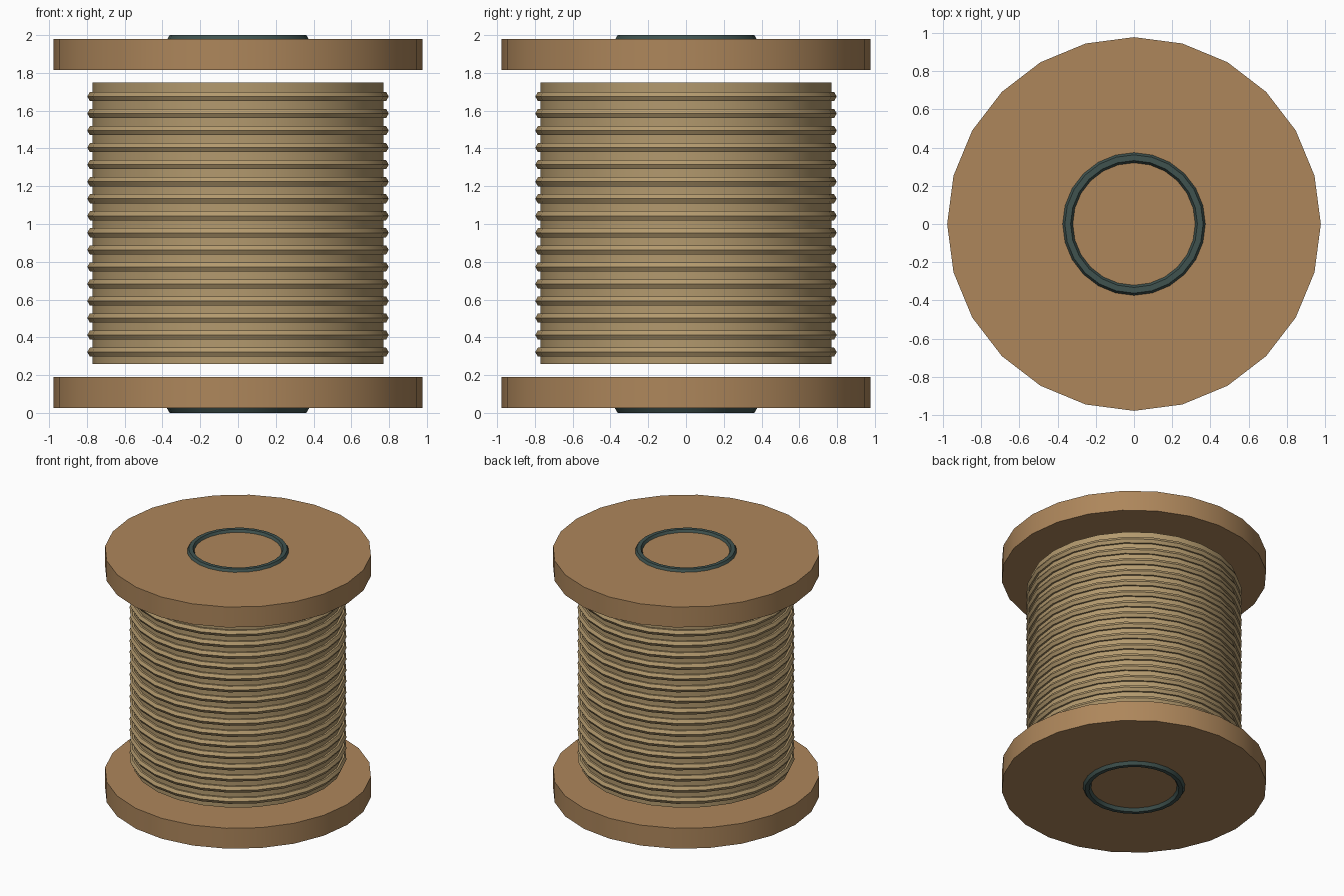
import bpy, math

if "Cube" in bpy.data.objects:
    bpy.data.objects.remove(bpy.data.objects["Cube"])

SIDES = 24


def material(name, rgb):
    m = bpy.data.materials.new(name)
    m.diffuse_color = (*rgb, 1)
    m.use_nodes = True
    m.node_tree.nodes["Principled BSDF"].inputs["Base Color"].default_value = m.diffuse_color
    return m


wood = material("wood", (0.42, 0.24, 0.105))
cord = material("cord", (0.45, 0.32, 0.155))
metal = material("dark_metal", (0.05, 0.085, 0.078))


def finish(name, mat):
    ob = bpy.context.object
    ob.name = name
    ob.data.materials.append(mat)
    bpy.ops.object.shade_smooth_by_angle(angle=math.radians(40))
    return ob


def disc(name, radius, z0, z1, mat):
    bpy.ops.mesh.primitive_cylinder_add(vertices=SIDES, radius=radius, depth=z1 - z0,
                                        location=(0, 0, (z0 + z1) / 2))
    return finish(name, mat)


def ring(name, major, minor, z, mat):
    bpy.ops.mesh.primitive_torus_add(major_segments=SIDES, minor_segments=6,
                                     major_radius=major, minor_radius=minor,
                                     location=(0, 0, z))
    return finish(name, mat)


# End flanges
disc("bottom_flange", 0.978, 0.025, 0.19, wood)
disc("top_flange", 0.978, 1.815, 1.98, wood)

# Wound core
disc("wound_core", 0.77, 0.26, 1.75, cord)

# Cord turns around the core
for i in range(16):
    ring(f"cord_turn_{i + 1}", 0.77, 0.028, 0.322 + i * 0.0902, cord)

# Hub rims set into the outer flange faces
ring("bottom_hub_rim", 0.347, 0.03, 0.026, metal)
ring("top_hub_rim", 0.347, 0.03, 1.974, metal)
